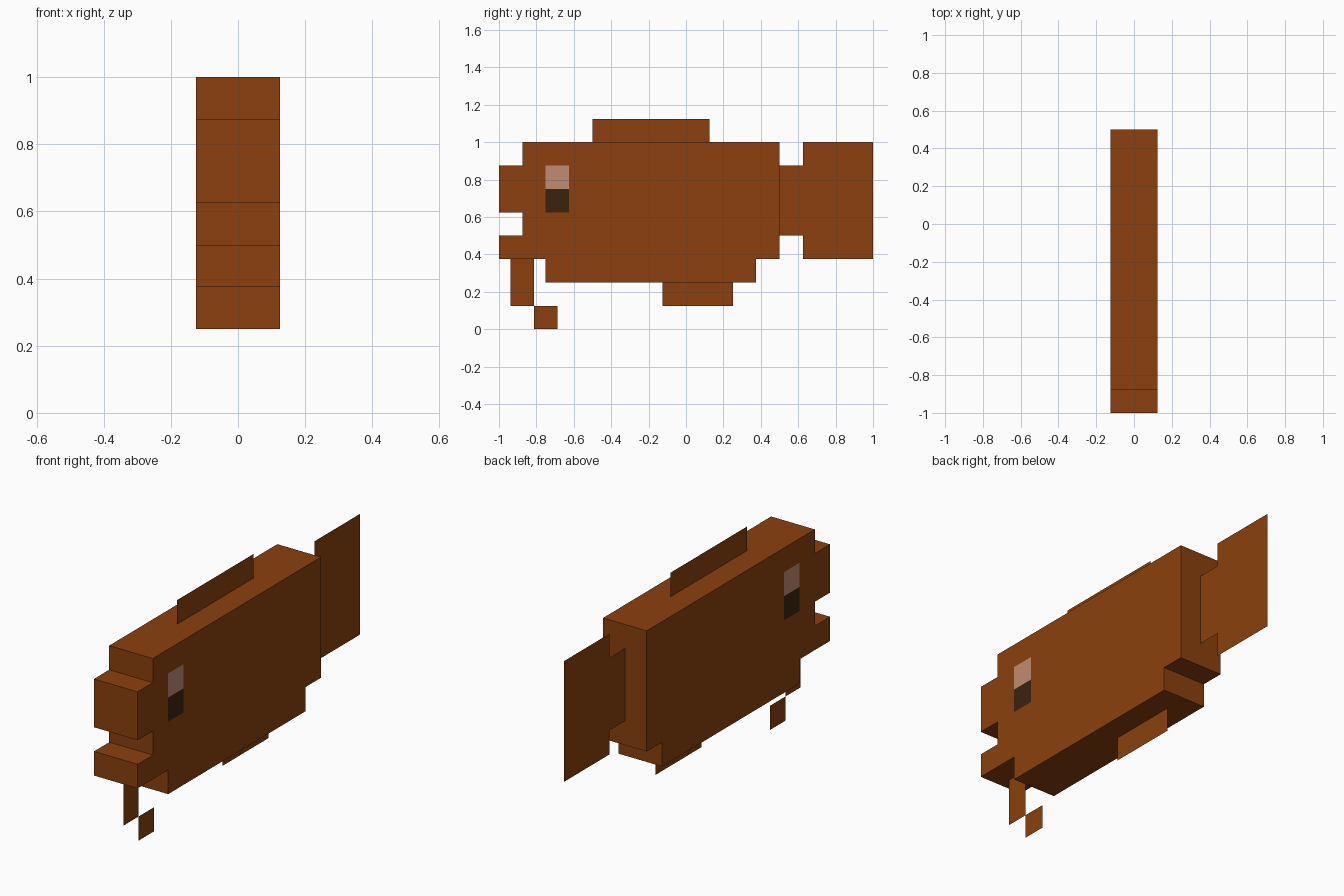
import bpy
import bmesh
from mathutils import Vector

if "Cube" in bpy.data.objects:
    bpy.data.objects.remove(bpy.data.objects["Cube"], do_unlink=True)

U = 1 / 8        # block unit
HALF_WIDTH = U


def make_material(name, rgb):
    """Flat material from 0-255 display colour, converted to linear."""
    linear = [((c / 255 + 0.055) / 1.055) ** 2.4 for c in rgb]
    mat = bpy.data.materials.new(name)
    mat.use_nodes = True
    mat.diffuse_color = (*linear, 1)
    shader = mat.node_tree.nodes["Principled BSDF"]
    shader.inputs["Base Color"].default_value = (*linear, 1)
    shader.inputs["Roughness"].default_value = 0.9
    return mat


brown = make_material("brown scales", (139, 64, 14))
pale = make_material("pale eye", (192, 140, 113))
dark = make_material("dark pupil", (60, 34, 15))


def finish(bm, name, *materials):
    mesh = bpy.data.meshes.new(name)
    bm.to_mesh(mesh)
    bm.free()
    for mat in materials:
        mesh.materials.append(mat)
    obj = bpy.data.objects.new(name, mesh)
    bpy.context.collection.objects.link(obj)
    return obj


def block_mesh(y0, y1, z0, z1):
    """Full-width block, limits given in block units."""
    bm = bmesh.new()
    bmesh.ops.create_cube(bm, size=1)
    for v in bm.verts:
        v.co = (v.co.x * 2 * HALF_WIDTH,
                U * (y1 if v.co.y > 0 else y0),
                U * (z1 if v.co.z > 0 else z0))
    return bm


def fin(name, *outlines):
    """Paper-thin part on the centre plane, drawn as (y, z) outlines."""
    bm = bmesh.new()
    for outline in outlines:
        bm.faces.new([bm.verts.new((0, y * U, z * U)) for y, z in outline])
    finish(bm, name, brown)


def rect(y0, y1, z0, z1):
    return [(y0, z0), (y1, z0), (y1, z1), (y0, z1)]


# Main body, cut around the eyes on both sides
bm = block_mesh(-7, 4, 3, 8)
cuts = [((0, 1, 0), y) for y in (-6, -5)] + [((0, 0, 1), z) for z in (5, 6, 7)]
for normal, distance in cuts:
    bmesh.ops.bisect_plane(bm, geom=bm.verts[:] + bm.edges[:] + bm.faces[:],
                           plane_co=Vector(normal) * distance * U,
                           plane_no=normal)
bm.normal_update()
for face in bm.faces:
    c = face.calc_center_median() / U
    if abs(face.normal.x) > 0.5 and -6 < c.y < -5 and 5 < c.z < 7:
        face.material_index = 1 if c.z > 6 else 2
finish(bm, "body", brown, pale, dark)

# Stepped blocks joined to the body
for name, limits in {"snout": (-8, -7, 5, 7),
                     "lower_jaw": (-8, -7, 3, 4),
                     "belly": (-6, 3, 2, 3)}.items():
    finish(block_mesh(*limits), name, brown)

# Thin fins, tail and chin barbel
fin("dorsal_fin", rect(-4, 1, 8, 9))
fin("belly_fin", rect(-1, 2, 1, 2))
fin("tail_fin", rect(4, 5, 4, 7), rect(5, 8, 3, 8))
fin("chin_barbel", rect(-7.5, -6.5, 1, 3), rect(-6.5, -5.5, 0, 1))
